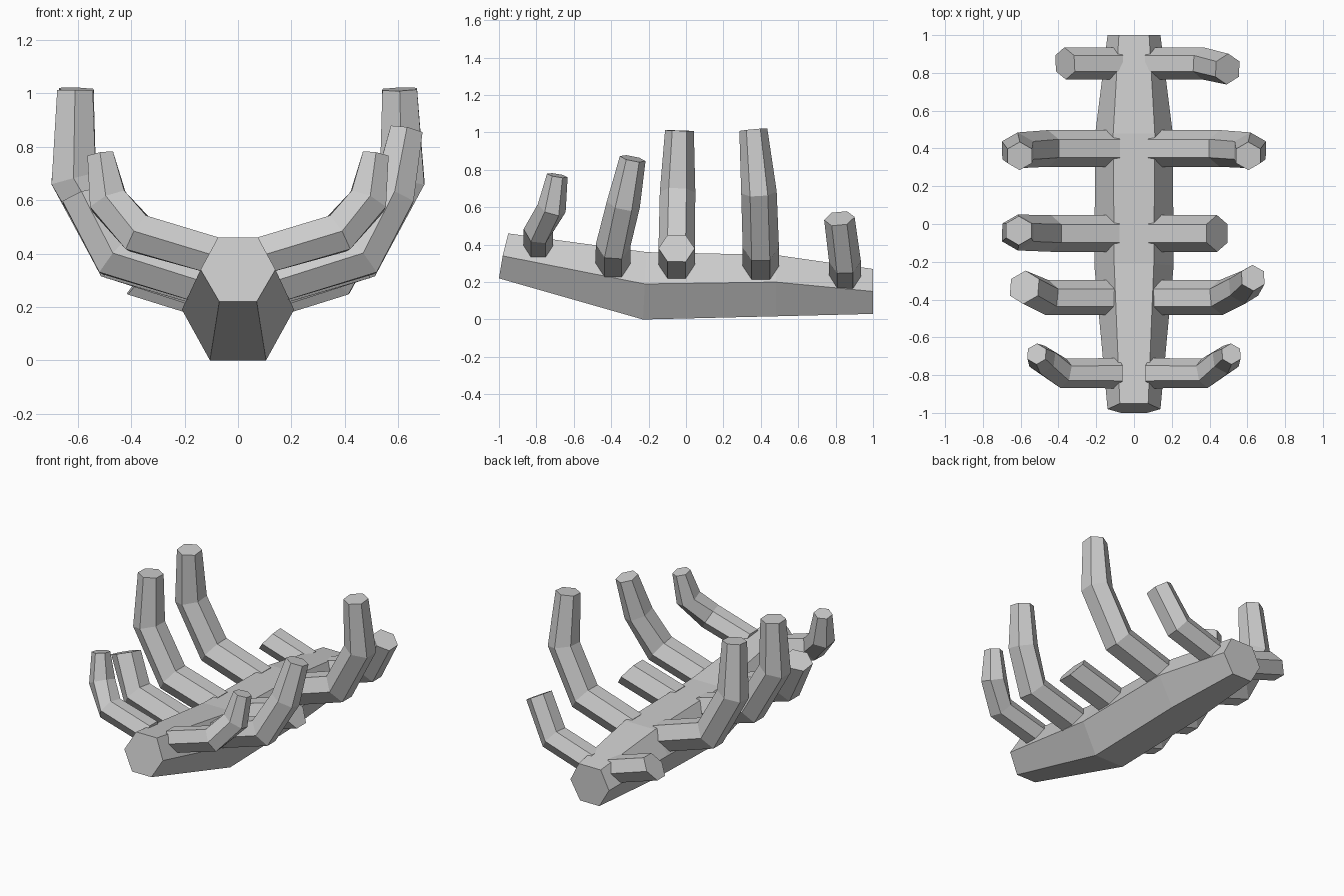
import bpy, bmesh, math
from mathutils import Vector

if "Cube" in bpy.data.objects:
    bpy.data.objects.remove(bpy.data.objects["Cube"])


def loft(name, rings):
    """Skin a list of hexagonal rings and cap both ends."""
    bm = bmesh.new()
    vs = [[bm.verts.new(p) for p in ring] for ring in rings]
    for a, b in zip(vs, vs[1:]):
        n = len(a)
        for i in range(n):
            j = (i + 1) % n
            bm.faces.new((a[i], a[j], b[j], b[i]))
    bm.faces.new(vs[0])
    bm.faces.new(vs[-1])
    bmesh.ops.recalc_face_normals(bm, faces=bm.faces)
    mesh = bpy.data.meshes.new(name)
    bm.to_mesh(mesh)
    bm.free()
    ob = bpy.data.objects.new(name, mesh)
    bpy.context.collection.objects.link(ob)
    return ob


# Spine: bottom, middle and top of each section as (half width, y, z)
sections = [
    ((0.07, -1.0, 0.22), (0.14, -0.98, 0.34), (0.075, -0.95, 0.46)),
    ((0.105, -0.23, 0.0), (0.21, -0.22, 0.19), (0.105, -0.21, 0.36)),
    ((0.105, 0.48, 0.017), (0.205, 0.48, 0.20), (0.11, 0.48, 0.345)),
    ((0.07, 1.0, 0.03), (0.14, 1.0, 0.15), (0.08, 1.0, 0.27)),
]
loft("spine", [[(w, y, z) for w, y, z in s] + [(-w, y, z) for w, y, z in reversed(s)]
               for s in sections])


def rib(name, path, radii, side, count):
    """Mitred hexagonal tube along a path, broken off after `count` points."""
    pts = [Vector(p) for p in path]
    last = len(pts) - 1
    rings = []
    for i in range(count):
        d_in = (pts[i] - pts[max(i - 1, 0)]).normalized() if i else None
        d_out = (pts[i + 1] - pts[i]).normalized() if i < last else None
        d_in, d_out = d_in or d_out, d_out or d_in
        t = (d_in + d_out).normalized()
        stretch = 1 / t.dot(d_in)
        up = t.cross(Vector((0, 1, 0))).normalized()
        across = up.cross(t).normalized()
        ring = []
        for k in range(6):
            a = k * math.pi / 3
            p = pts[i] + radii[i] * (math.cos(a) * across + math.sin(a) * stretch * up)
            ring.append((p.x * side, p.y, p.z))
        rings.append(ring)
    loft(name, rings)


# Ribs: path, radii, points kept on the right and on the left
ribs = [
    ([(0.08, -0.79, 0.39), (0.375, -0.79, 0.475), (0.485, -0.718, 0.595), (0.515, -0.688, 0.77)],
     (0.08, 0.08, 0.078, 0.056), 4, 4),
    ([(0.1, -0.39, 0.285), (0.46, -0.39, 0.395), (0.58, -0.335, 0.615), (0.63, -0.285, 0.86)],
     (0.093, 0.093, 0.09, 0.07), 4, 3),
    ([(0.1, -0.05, 0.28), (0.44, -0.05, 0.38), (0.615, -0.045, 0.68), (0.61, -0.035, 1.01)],
     (0.097, 0.097, 0.095, 0.077), 2, 4),
    ([(0.1, 0.4, 0.27), (0.455, 0.4, 0.385), (0.615, 0.39, 0.68), (0.605, 0.36, 1.015)],
     (0.097, 0.097, 0.095, 0.075), 4, 4),
    ([(0.08, 0.85, 0.22), (0.365, 0.85, 0.31), (0.495, 0.82, 0.54)],
     (0.085, 0.085, 0.082), 3, 2),
]
for n, (path, radii, right, left) in enumerate(ribs, 1):
    rib(f"rib_right_{n}", path, radii, 1, right)
    rib(f"rib_left_{n}", path, radii, -1, left)
